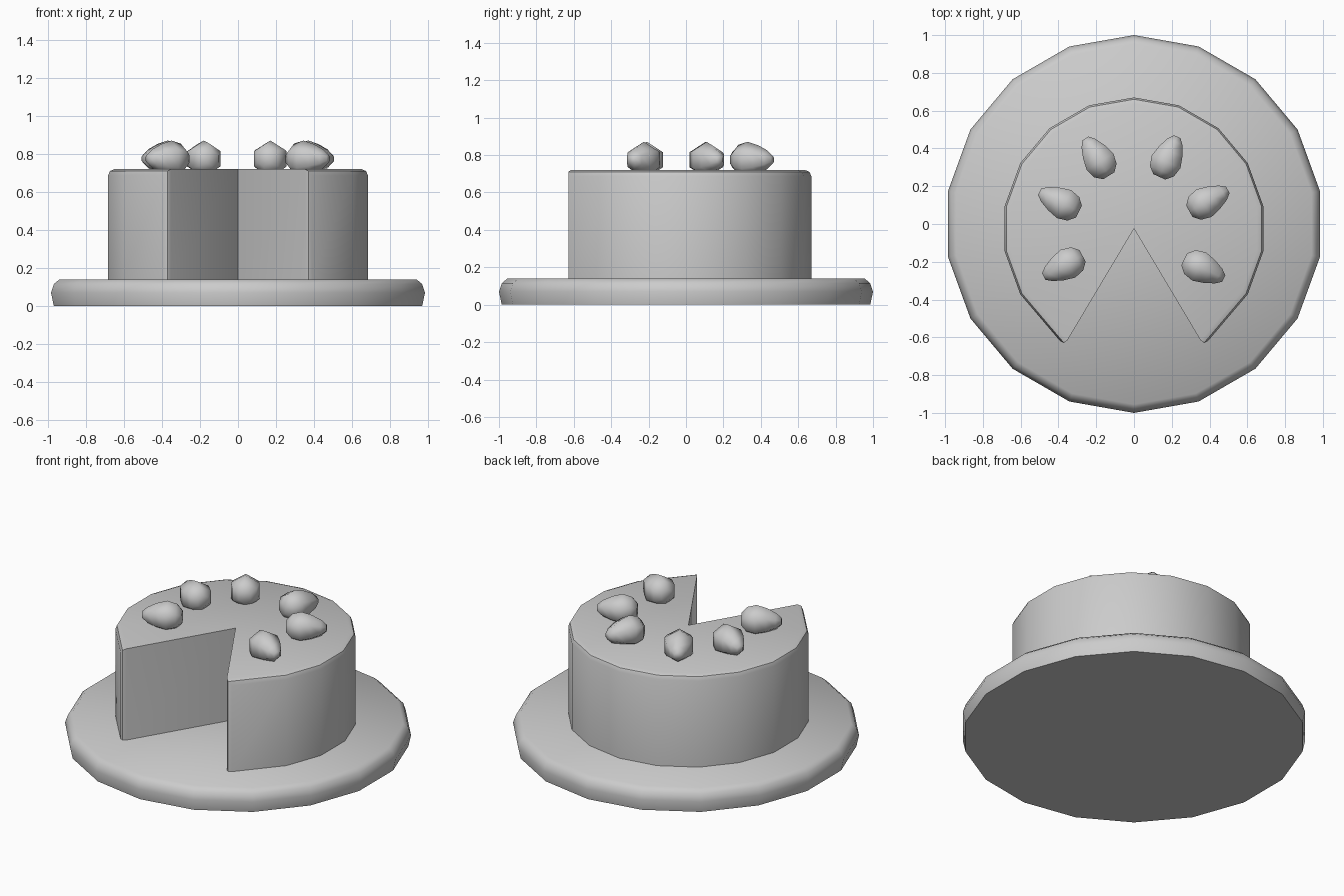
import bpy, bmesh
from math import sin, cos, pi, radians
from mathutils import Vector

if "Cube" in bpy.data.objects:
    bpy.data.objects.remove(bpy.data.objects["Cube"])

SIDES = 18


def finish(name, bm, angle):
    bmesh.ops.recalc_face_normals(bm, faces=bm.faces)
    mesh = bpy.data.meshes.new(name)
    bm.to_mesh(mesh)
    bm.free()
    ob = bpy.data.objects.new(name, mesh)
    bpy.context.collection.objects.link(ob)
    bpy.ops.object.select_all(action='DESELECT')
    ob.select_set(True)
    bpy.context.view_layer.objects.active = ob
    bpy.ops.object.shade_smooth_by_angle(angle=radians(angle))
    return ob


def loft(profile, sides, start):
    """Stack of rings around z from (radius, z) pairs, capped at both ends."""
    bm = bmesh.new()
    rings = [[bm.verts.new((r * cos(start + 2 * pi * i / sides),
                            r * sin(start + 2 * pi * i / sides), z))
              for i in range(sides)] for r, z in profile]
    for a, b in zip(rings, rings[1:]):
        for i in range(sides):
            j = (i + 1) % sides
            bm.faces.new((a[i], a[j], b[j], b[i]))
    bm.faces.new(rings[0])
    bm.faces.new(rings[-1])
    return bm


# Round plate with a softened rim
finish("plate", loft([(0.985, 0), (1.0, 0.07), (0.985, 0.115), (0.955, 0.14)],
                     SIDES, pi / 2), 45)

# Cake: round outline with a wedge missing at the front
CY, R = -0.025, 0.695
outline = [(0, CY), (0.37, -0.645)]
outline += [(R * cos(radians(a)), CY + R * sin(radians(a)))
            for a in range(-30, 211, 20)]
outline += [(-0.37, -0.645)]
bm = bmesh.new()
base = bm.faces.new([bm.verts.new((x, y, 0.14)) for x, y in outline])
top = bmesh.ops.extrude_face_region(bm, geom=[base], use_keep_orig=True)
bmesh.ops.translate(bm, vec=(0, 0, 0.58),
                    verts=[v for v in top["geom"] if isinstance(v, bmesh.types.BMVert)])
bmesh.ops.recalc_face_normals(bm, faces=bm.faces)


def is_soft(e):
    a, b = (v.co for v in e.verts)
    on_apex = any(Vector((v.x, v.y - CY)).length < 0.01 for v in (a, b))
    rim = min(a.z, b.z) > 0.7
    tip = abs(a.z - b.z) > 0.1 and a.y < -0.6
    return not on_apex and (rim or tip)


bmesh.ops.bevel(bm, geom=[e for e in bm.edges if is_soft(e)], offset=0.033,
                segments=2, profile=0.5, affect='EDGES', clamp_overlap=True)
finish("cake", bm, 40)

# Six strawberries lying on top, pointed ends outward: (x, y, heading)
berry_profile = [(0.04, -0.088), (0.08, -0.055), (0.096, 0.0), (0.078, 0.06),
                 (0.05, 0.115), (0.022, 0.145)]
berries = [(0.17, 0.33, 66), (-0.18, 0.33, 122), (-0.37, 0.105, 153),
           (0.37, 0.11, 29), (-0.35, -0.21, 208), (0.345, -0.225, -26)]
for n, (x, y, heading) in enumerate(berries, 1):
    ob = finish(f"strawberry_{n}", loft(berry_profile, 6, 0), 80)
    ob.location = (x, y, 0.775)
    ob.rotation_euler = (0, pi / 2, radians(heading))
